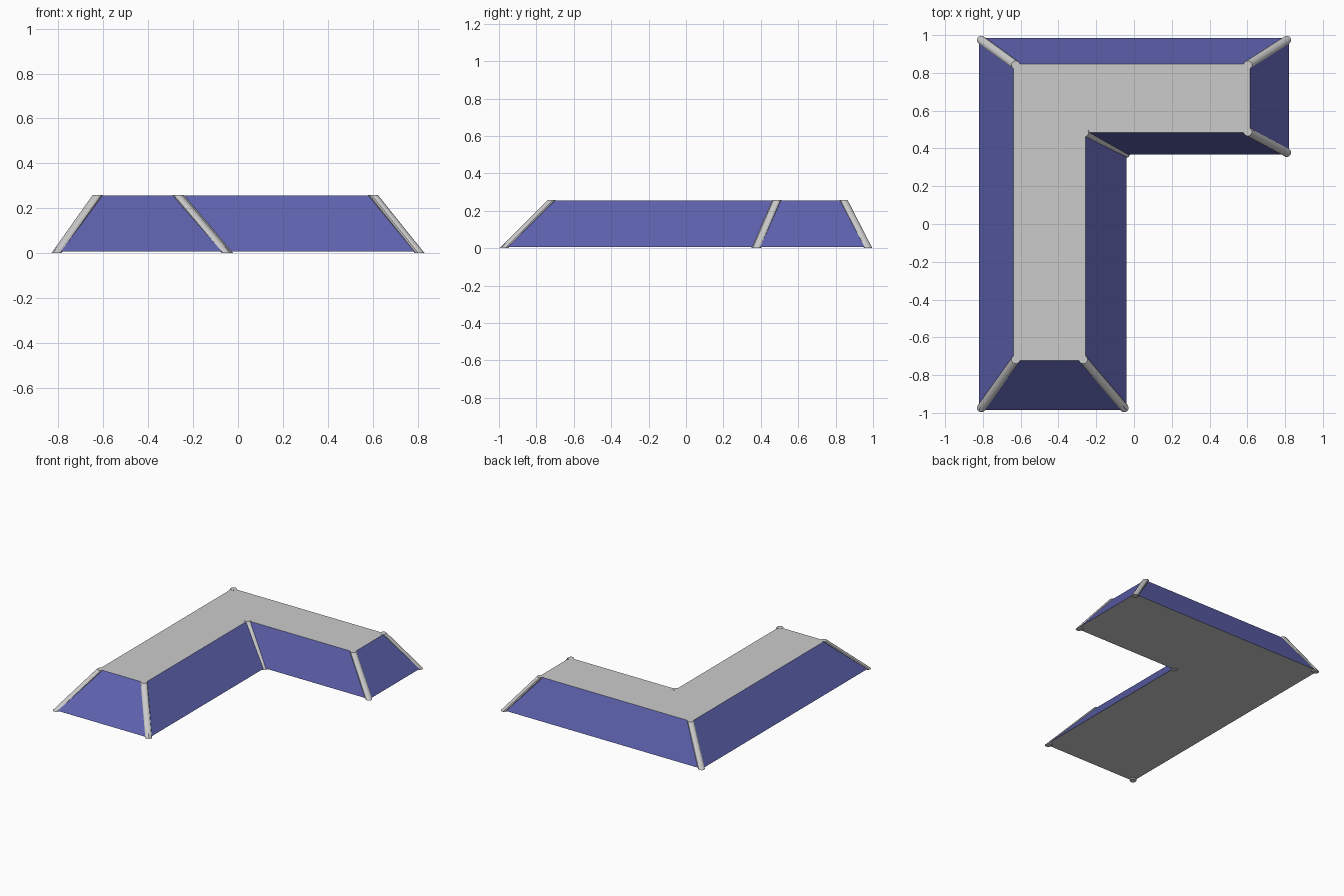
import bpy, bmesh, math
from mathutils import Vector

if "Cube" in bpy.data.objects:
    bpy.data.objects.remove(bpy.data.objects["Cube"])

# L-shaped outlines: eaves and flat deck, matching corners
EAVES = [(-.82, -.985), (-.04, -.985), (-.04, .367), (.82, .367), (.82, .985), (-.82, .985)]
DECK = [(-.637, -.722), (-.258, -.722), (-.258, .484), (.613, .484), (.613, .846), (-.637, .846)]
Z0, Z1 = 0.007, 0.256
N = len(EAVES)

blue = bpy.data.materials.new("roof_blue")
blue.diffuse_color = (0.11, 0.12, 0.42, 1)
blue.use_nodes = True
blue.node_tree.nodes["Principled BSDF"].inputs["Base Color"].default_value = blue.diffuse_color


def make(name, verts, faces, mat=None):
    me = bpy.data.meshes.new(name)
    me.from_pydata(verts, [], faces)
    ob = bpy.data.objects.new(name, me)
    bpy.context.collection.objects.link(ob)
    if mat:
        me.materials.append(mat)
    return ob


low = [(x, y, Z0) for x, y in EAVES]
high = [(x, y, Z1) for x, y in DECK]

# Sloping roof panels
make("roof_slopes", low + high,
     [(i, (i + 1) % N, N + (i + 1) % N, N + i) for i in range(N)], blue)

# Flat deck on top and soffit underneath
make("roof_deck", high, [tuple(range(N))])
make("roof_soffit", low, [tuple(reversed(range(N)))])

# Slanted round caps along hips and valley, cut level at both ends
SIDES, R = 12, 0.023
# inward nudge so each cap hugs the outline corner
NUDGE = [(1, 1), (-1, 1), (-.4, .4), (-1, 1), (-1, -1), (1, -1)]
for i in range(N):
    dx, dy = (c * 0.011 for c in NUDGE[i])
    verts = []
    for (x, y), z in ((EAVES[i], 0.0), (DECK[i], 0.258)):
        for k in range(SIDES):
            a = math.tau * (k + .5) / SIDES
            verts.append((x + dx + R * math.cos(a), y + (dy if z == 0 else dy * .4) + R * math.sin(a), z))
    faces = [(k, (k + 1) % SIDES, SIDES + (k + 1) % SIDES, SIDES + k) for k in range(SIDES)]
    faces += [tuple(reversed(range(SIDES))), tuple(range(SIDES, 2 * SIDES))]
    make("valley_cap" if i == 2 else f"hip_cap_{i}", verts, faces)
